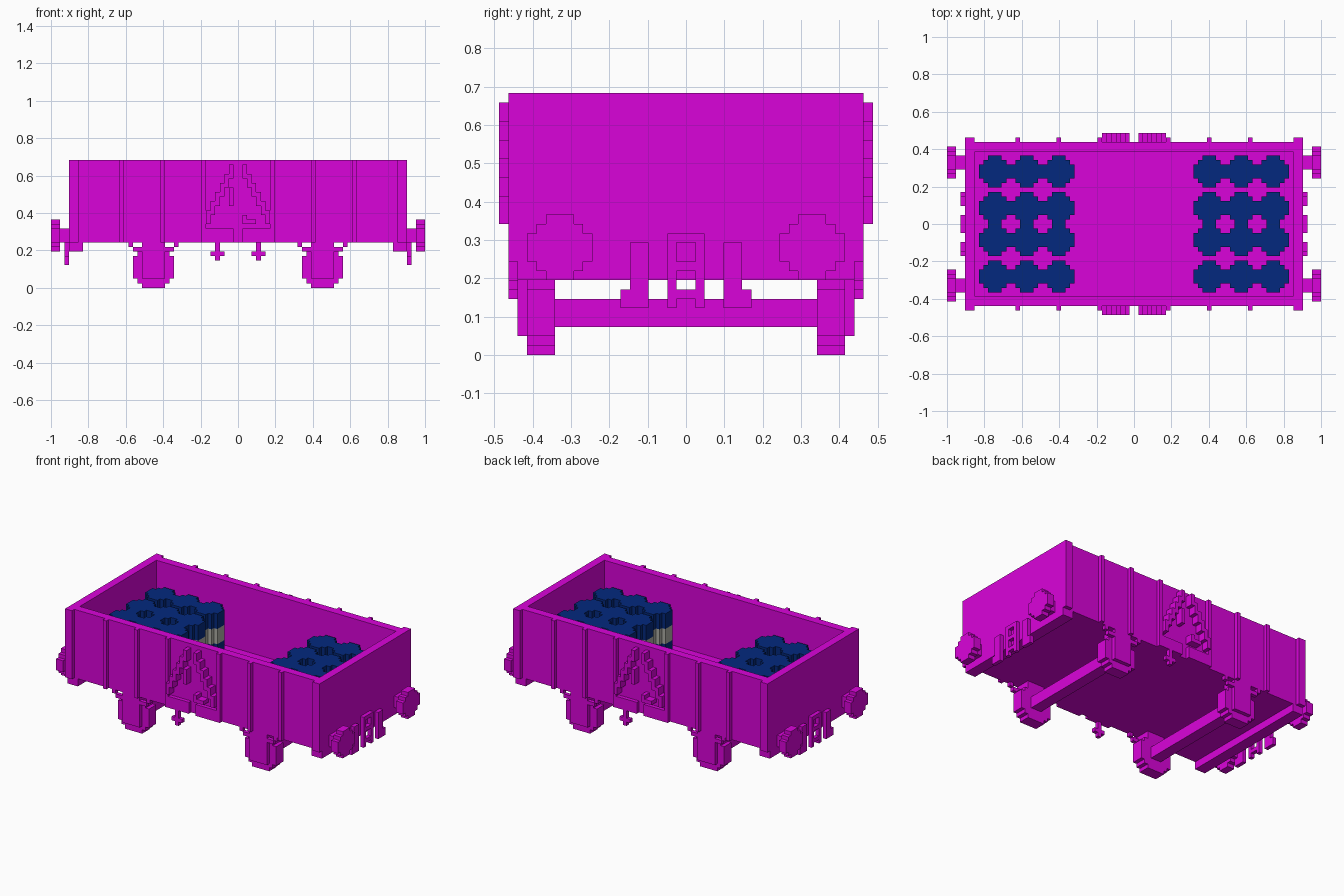
import bpy, bmesh
from math import pi
from mathutils import Matrix, Vector

cube = bpy.data.objects.get("Cube")
if cube:
    bpy.data.objects.remove(cube, do_unlink=True)

U = 2 / 82  # size of one block; all sizes below are in blocks


def material(name, rgb):
    m = bpy.data.materials.new(name)
    m.use_nodes = True
    m.diffuse_color = (*rgb, 1)
    m.node_tree.nodes["Principled BSDF"].inputs["Base Color"].default_value = (*rgb, 1)
    return m


MAGENTA = material("magenta paint", (0.7, 0.001, 0.7))
NAVY = material("navy barrel", (0.001, 0.022, 0.21))
GREY = material("pale grey band", (0.42, 0.42, 0.38))


def finish(name, bm, *mats):
    bmesh.ops.recalc_face_normals(bm, faces=bm.faces)
    bmesh.ops.scale(bm, vec=(U, U, U), verts=bm.verts)
    mesh = bpy.data.meshes.new(name)
    bm.to_mesh(mesh)
    bm.free()
    for m in mats:
        mesh.materials.append(m)
    obj = bpy.data.objects.new(name, mesh)
    bpy.context.collection.objects.link(obj)


def add_box(bm, xs, ys, zs):
    lo, hi = Vector((min(xs), min(ys), min(zs))), Vector((max(xs), max(ys), max(zs)))
    mat = Matrix.Translation((lo + hi) / 2) @ Matrix.Diagonal((*(hi - lo), 1))
    bmesh.ops.create_cube(bm, size=1, matrix=mat)


def boxes(name, parts):
    bm = bmesh.new()
    for part in parts:
        add_box(bm, *part)
    finish(name, bm, MAGENTA)


def stepped_disc(bm, size, frame, levels):
    """Blocky round column along local z through levels, alternating two material slots."""
    r = size / 2
    quarter = [(r, r - 2), (r - 1, r - 2), (r - 1, r - 1), (r - 2, r - 1), (r - 2, r)]
    outline = []
    for turn in range(4):
        outline += quarter
        quarter = [(-y, x) for x, y in quarter]
    rings = [[bm.verts.new(frame @ Vector((x, y, z))) for x, y in outline] for z in levels]
    n = len(outline)
    bm.faces.new(rings[0])
    bm.faces.new(rings[-1])
    for k in range(len(rings) - 1):
        a, b = rings[k], rings[k + 1]
        for i in range(n):
            j = (i + 1) % n
            bm.faces.new((a[i], a[j], b[j], b[i])).material_index = k % 2


SIDES = (-1, 1)

# Open wagon body: inset the top for the rim, then push a well straight down
bm = bmesh.new()
add_box(bm, (-37, 37), (-18, 18), (10, 28))
top = max(bm.faces, key=lambda f: f.calc_center_median().z)
bmesh.ops.inset_region(bm, faces=[top], thickness=3)
well = bmesh.ops.extrude_discrete_faces(bm, faces=[top])["faces"][0]
bmesh.ops.translate(bm, verts=well.verts, vec=(0, 0, -17))
finish("wagon_body", bm, MAGENTA)

# Buffer beams under both ends
boxes("buffer_beams", [((s * 34, s * 37), (-18, 18), (8, 10)) for s in SIDES])

# Side ribs and corner posts
boxes("side_ribs", [((s * a, s * b), (t * 18, t * 19), (10, 28))
                    for s in SIDES for t in SIDES
                    for a, b in ((7, 8), (16, 17), (25, 26), (35, 37))])

for t, side in ((-1, "front"), (1, "back")):
    # Raised stepped triangle with small marks inside
    raised = (t * 18, t * 20)
    strokes = [((s * (6 - k), s * (7 - k)), raised, (14 + 2 * k, 17 + 2 * k))
               for s in SIDES for k in range(6)]
    strokes.append(((t, t * 2), raised, (18, 22)))
    strokes.append(((-t, -t * 4), raised, (14, 15)))
    strokes.append(((-t, -t * 2), raised, (15, 16)))
    boxes(side + "_triangle", strokes)
    # Lower plates, one with a brake handle
    flat = (t * 18, t * 19)
    boxes(side + "_lower_plates", [((s, s * 7), flat, (10, 13)) for s in SIDES])
    boxes(side + "_brake_handle", [((t * 4, t * 5), flat, (6, 10)),
                                   ((t * 3, t * 6), flat, (7, 8))])

for s, end in ((-1, "right"), (1, "left")):
    # Coupling frame with two openings
    xs = (s * 37, s * 38)
    parts = [(xs, (t, t * 2), (5, 13)) for t in SIDES]
    parts += [(xs, (-1, 1), z) for z in ((6, 7), (9, 10), (12, 13))]
    boxes(end + "_coupling", parts)
    # Brake hoses
    boxes(end + "_hoses", [(xs, (t * 4, t * 6), (5, 12)) for t in SIDES]
          + [(xs, (t * 6, t * 7), (5, 7)) for t in SIDES])
    # Buffers
    bm = bmesh.new()
    for t in SIDES:
        add_box(bm, (s * 37, s * 39), (t * 12, t * 15), (10, 13))
        frame = Matrix.Translation((s * 39, t * 13.5, 11.5)) @ Matrix.Rotation(pi / 2, 4, "Y")
        stepped_disc(bm, 7, frame, (0, s * 2))
    finish(end + "_buffers", bm, MAGENTA)

    # Wheels
    cx = s * 18.5
    bm = bmesh.new()
    for t in SIDES:
        frame = Matrix.Translation((cx, 0, 4.5)) @ Matrix.Rotation(pi / 2, 4, "X")
        stepped_disc(bm, 9, frame, (t * 14, t * 17))
    finish(end + "_wheels", bm, MAGENTA)
    # Axle, axle boxes, leaf springs and their hangers
    parts = [((cx - 1.5, cx + 1.5), (-14, 14), (3, 6))]
    for t in SIDES:
        ys = (t * 17, t * 18)
        parts.append(((cx - 2.5, cx + 2.5), ys, (2, 8)))
        parts.append(((cx - 4.5, cx + 4.5), ys, (8, 9)))
        parts += [((cx + e * 4.5, cx + e * 5.5), ys, (9, 10)) for e in SIDES]
        parts.append(((cx - 2.5, cx + 2.5), (t * 14, t * 18), (9, 10)))
    boxes(end + "_axle_and_springs", parts)

    # Barrels with a pale band round the middle
    bm = bmesh.new()
    for col in range(3):
        for y in (-11.5, -3.5, 3.5, 11.5):
            frame = Matrix.Translation((s * (16.5 + 7 * col), y, 0))
            stepped_disc(bm, 7, frame, (11, 14, 18, 22))
    finish(end + "_barrels", bm, NAVY, GREY)
